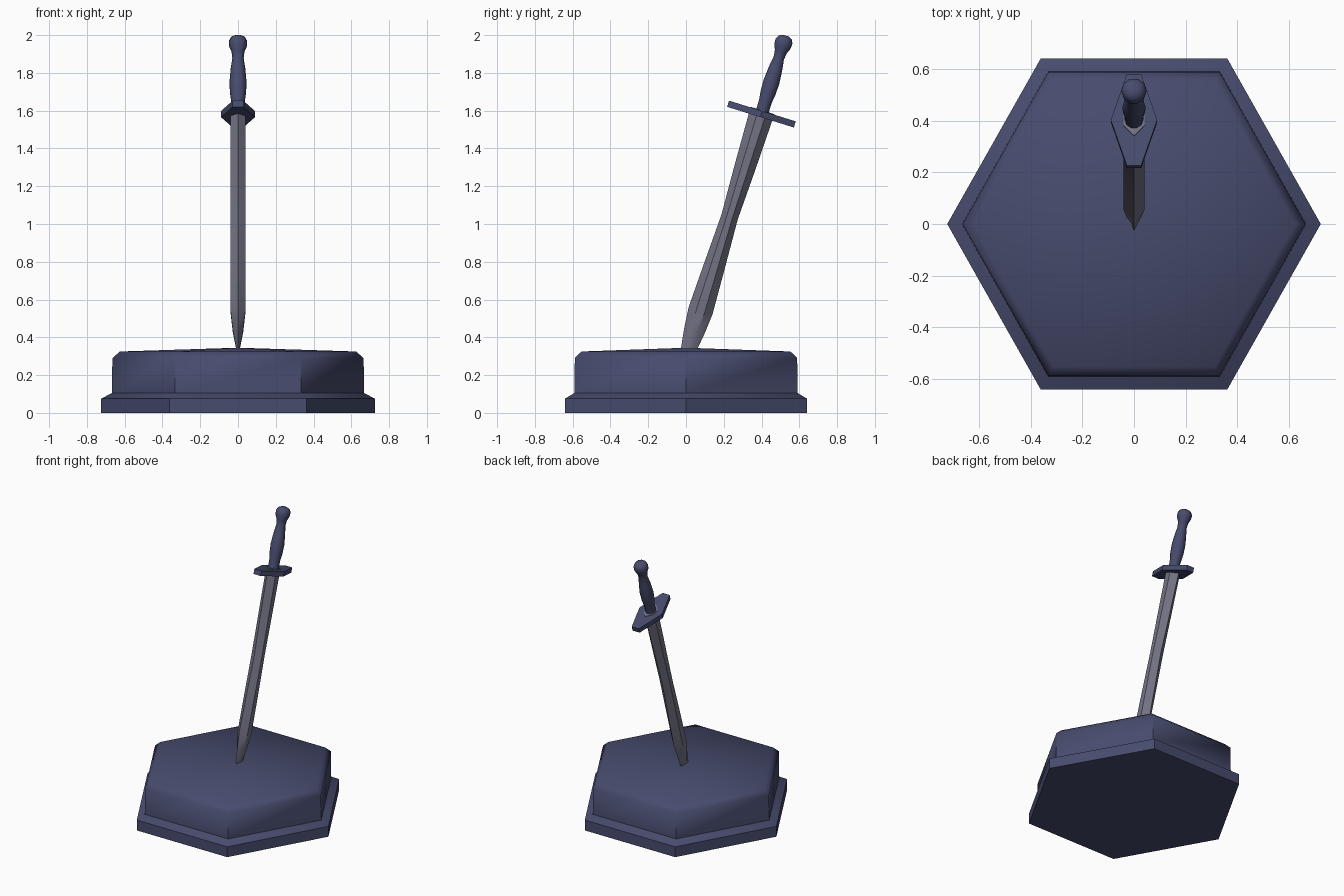
import bpy, bmesh, math
from mathutils import Matrix, Vector

if "Cube" in bpy.data.objects:
    bpy.data.objects.remove(bpy.data.objects["Cube"])


def material(name, rgb):
    m = bpy.data.materials.new(name)
    m.diffuse_color = (*rgb, 1)
    m.use_nodes = True
    m.node_tree.nodes["Principled BSDF"].inputs["Base Color"].default_value = m.diffuse_color
    return m


NAVY = material("dark navy stone", (0.063, 0.072, 0.155))
STEEL = material("grey steel", (0.17, 0.17, 0.23))


def loft(name, rings, mat, angle, matrix=None):
    """Skin a list of equal-length point rings and cap both ends."""
    bm = bmesh.new()
    loops = [[bm.verts.new(p) for p in ring] for ring in rings]
    n = len(loops[0])
    for a, b in zip(loops, loops[1:]):
        for i in range(n):
            j = (i + 1) % n
            bm.faces.new((a[i], a[j], b[j], b[i]))
    # end caps as fans round a centre point
    for ring, flip in ((loops[0], True), (loops[-1], False)):
        mid = sum((v.co for v in ring), Vector()) / n
        if name == "hex_plinth" and not flip:
            mid.z = 0.345
        c = bm.verts.new(mid)
        for i in range(n):
            tri = (ring[i], ring[(i + 1) % n], c)
            bm.faces.new(tri[::-1] if flip else tri)
    bmesh.ops.recalc_face_normals(bm, faces=bm.faces)
    me = bpy.data.meshes.new(name)
    bm.to_mesh(me)
    bm.free()
    if matrix is not None:
        me.transform(matrix)
    me.materials.append(mat)
    ob = bpy.data.objects.new(name, me)
    bpy.context.collection.objects.link(ob)
    bpy.ops.object.select_all(action='DESELECT')
    ob.select_set(True)
    bpy.context.view_layer.objects.active = ob
    bpy.ops.object.shade_smooth_by_angle(angle=math.radians(angle))
    return ob


def ngon(n, r, z, sy=1.0):
    return [(r * math.cos(2 * math.pi * i / n),
             r * sy * math.sin(2 * math.pi * i / n), z) for i in range(n)]


# Stepped hexagonal plinth with a slightly domed top
plinth = [(0.725, 0), (0.725, 0.075), (0.668, 0.105), (0.665, 0.29), (0.625, 0.325)]
loft("hex_plinth", [ngon(6, r, z, 1.022) for r, z in plinth], NAVY, 50)

# Sword frame: origin where the blade enters the stone, tilted to the back
TILT = Matrix.Translation((0, 0.015, 0.34)) @ Matrix.Rotation(math.radians(-17.2), 4, 'X')

# Leaf-shaped blade: (distance, half thickness, half width)
blade = [(-0.12, 0.003, 0.008), (0.0, 0.009, 0.042), (0.10, 0.028, 0.056),
         (0.21, 0.04, 0.066), (0.42, 0.041, 0.058), (0.73, 0.041, 0.045),
         (1.0, 0.041, 0.056), (1.32, 0.041, 0.066)]
loft("blade", [[(0, -w, s), (t, -w * 0.35, s), (t, w * 0.35, s),
                (0, w, s), (-t, w * 0.35, s), (-t, -w * 0.35, s)]
               for s, t, w in blade], STEEL, 40, TILT)

# Lozenge-shaped crossguard
guard = [(0.09, 0), (0.028, 0.185), (-0.028, 0.185),
         (-0.09, 0), (-0.028, -0.185), (0.028, -0.185)]
loft("crossguard", [[(x, y, s) for x, y in guard] for s in (1.283, 1.317)],
     NAVY, 30, TILT)

# Turned grip and pommel
grip = [(1.31, 0.036), (1.37, 0.036), (1.42, 0.043), (1.48, 0.045), (1.55, 0.039),
        (1.61, 0.030), (1.645, 0.034), (1.675, 0.047), (1.705, 0.049),
        (1.725, 0.038), (1.735, 0.016)]
loft("grip_and_pommel", [ngon(10, r, s) for s, r in grip], NAVY, 50, TILT)
